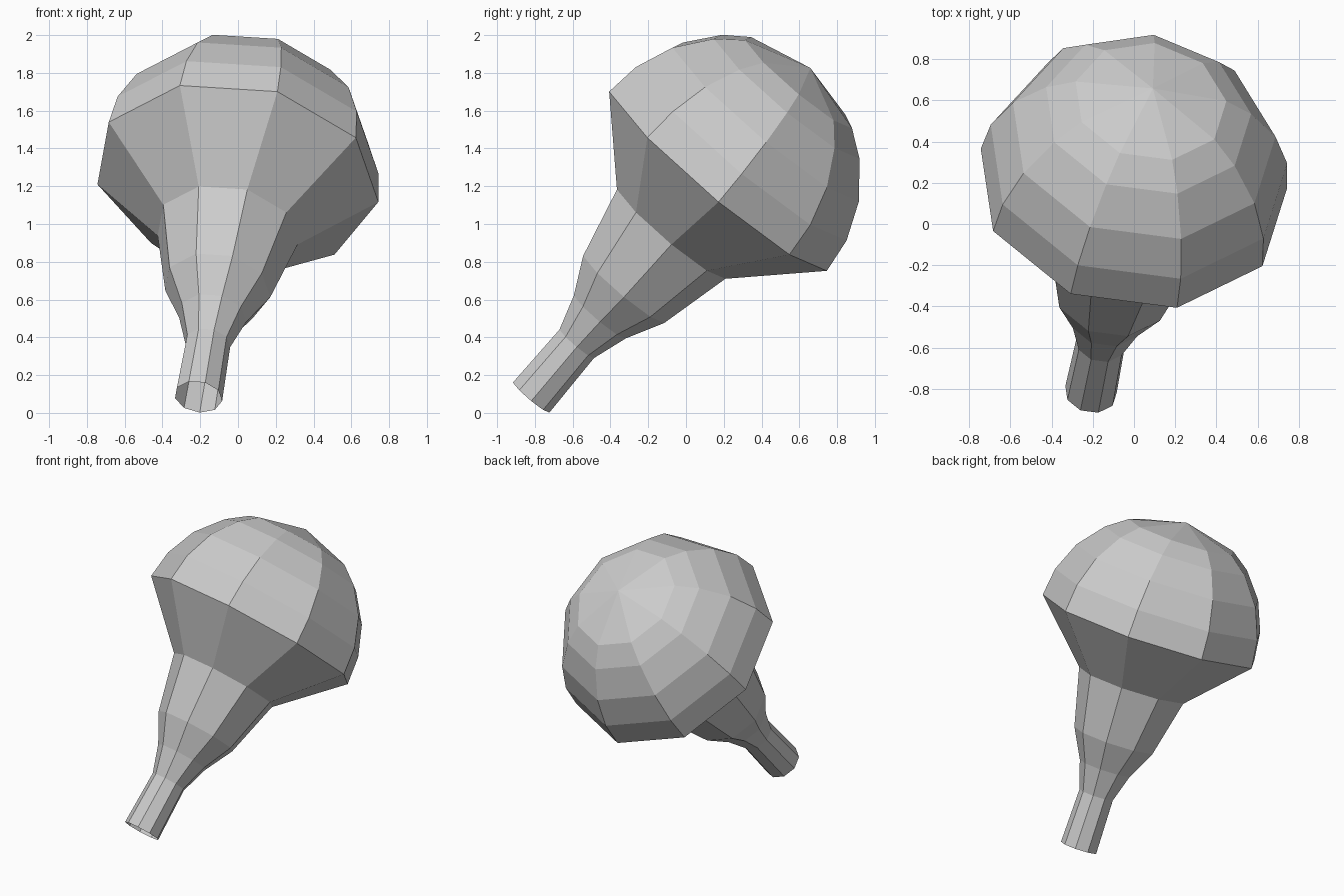
import bpy, bmesh, math
from mathutils import Vector

if "Cube" in bpy.data.objects:
    bpy.data.objects.remove(bpy.data.objects["Cube"])

SIDES = 9
BASE = Vector((-0.21, -0.82, 0.085))            # centre of the open stem end
AXIS = Vector((0.131, 0.642, 0.756)).normalized()
U = Vector((0.2165, -0.577, 0.449))             # direction of the first corner
U = (U - AXIS * U.dot(AXIS)).normalized()
V = AXIS.cross(U)

# Stem and flared collar: (distance along axis, radius)
profile = [(0.0, 0.128), (0.376, 0.121), (0.566, 0.182), (0.764, 0.285),
           (1.155, 0.38)]
# Hemispherical dome rings
RIM, R = 1.541, 0.763
for deg in (0, 14.5, 31, 48, 60.5):
    a = math.radians(deg)
    profile.append((RIM + R * math.sin(a), R * math.cos(a)))

bm = bmesh.new()
rings = []
for t, r in profile:
    ring = []
    for i in range(SIDES):
        a = 2 * math.pi * i / SIDES
        ring.append(bm.verts.new(BASE + AXIS * t + (U * math.cos(a) + V * math.sin(a)) * r))
    rings.append(ring)

# Side walls, stem end stays open
for lo, hi in zip(rings, rings[1:]):
    for i in range(SIDES):
        j = (i + 1) % SIDES
        bm.faces.new((lo[i], lo[j], hi[j], hi[i]))

# Fan closing the top of the dome
apex = bm.verts.new(BASE + AXIS * (RIM + R))
for i in range(SIDES):
    bm.faces.new((rings[-1][i], rings[-1][(i + 1) % SIDES], apex))

mesh = bpy.data.meshes.new("domed_bulb")
bm.to_mesh(mesh)
bm.free()
bpy.context.collection.objects.link(bpy.data.objects.new("domed_bulb", mesh))
